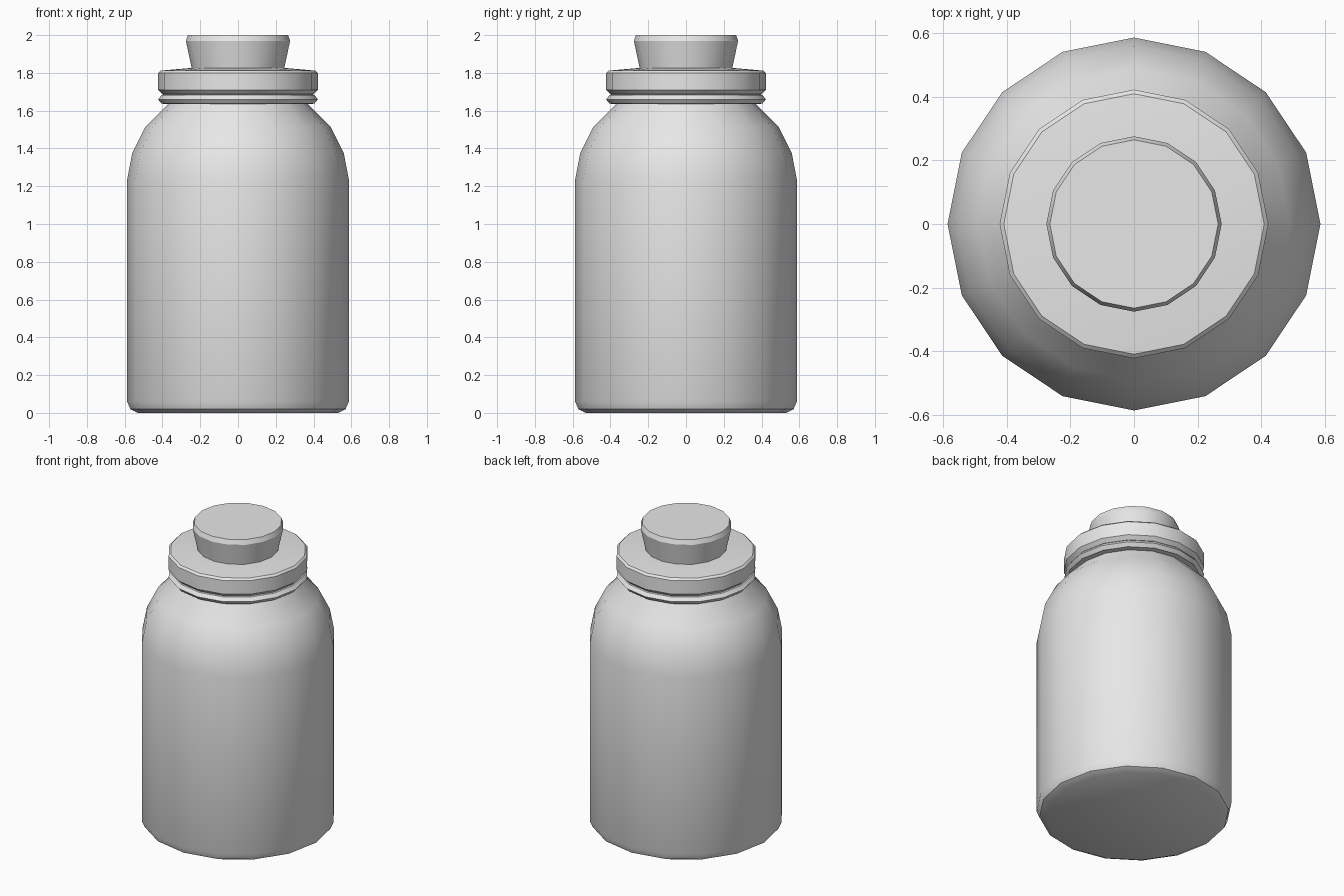
import bpy
import bmesh
import math

cube = bpy.data.objects.get("Cube")
if cube:
    bpy.data.objects.remove(cube, do_unlink=True)

SIDES = 16

grey = bpy.data.materials.new("plain_grey")
grey.use_nodes = True
grey.diffuse_color = (0.8, 0.8, 0.8, 1)
grey.node_tree.nodes["Principled BSDF"].inputs["Base Color"].default_value = (0.8, 0.8, 0.8, 1)


def lathe(name, profile):
    """Spin a (radius, height) profile around z and cap both ends."""
    bm = bmesh.new()
    rings = []
    for r, z in profile:
        angles = [math.tau * i / SIDES for i in range(SIDES)]
        rings.append([bm.verts.new((r * math.cos(a), r * math.sin(a), z)) for a in angles])
    for low, high in zip(rings, rings[1:]):
        for i in range(SIDES):
            j = (i + 1) % SIDES
            bm.faces.new((low[i], low[j], high[j], high[i]))
    bm.faces.new(rings[0][::-1])
    bm.faces.new(rings[-1])
    mesh = bpy.data.meshes.new(name)
    bm.to_mesh(mesh)
    bm.free()
    obj = bpy.data.objects.new(name, mesh)
    bpy.context.collection.objects.link(obj)
    mesh.materials.append(grey)
    bpy.ops.object.select_all(action="DESELECT")
    obj.select_set(True)
    bpy.context.view_layer.objects.active = obj
    bpy.ops.object.shade_smooth_by_angle(angle=math.radians(30))
    return obj


# Body with a chamfered base and rounded shoulder
lathe("jar_body", [(0.53, 0), (0.57, 0.02), (0.587, 0.06), (0.587, 1.235),
                   (0.56, 1.375), (0.49, 1.515), (0.37, 1.635), (0.36, 1.66)])

# Thin neck ring and the groove above it
lathe("neck_ring", [(0.37, 1.635), (0.405, 1.637), (0.423, 1.66),
                    (0.405, 1.682), (0.375, 1.69)])

# Thick rim with a gently sloping top
lathe("jar_rim", [(0.375, 1.685), (0.40, 1.687), (0.423, 1.71), (0.423, 1.80),
                  (0.41, 1.812), (0.24, 1.827)])

# Tapered stopper
lathe("stopper", [(0.24, 1.80), (0.245, 1.825), (0.276, 1.97), (0.265, 2.0)])
